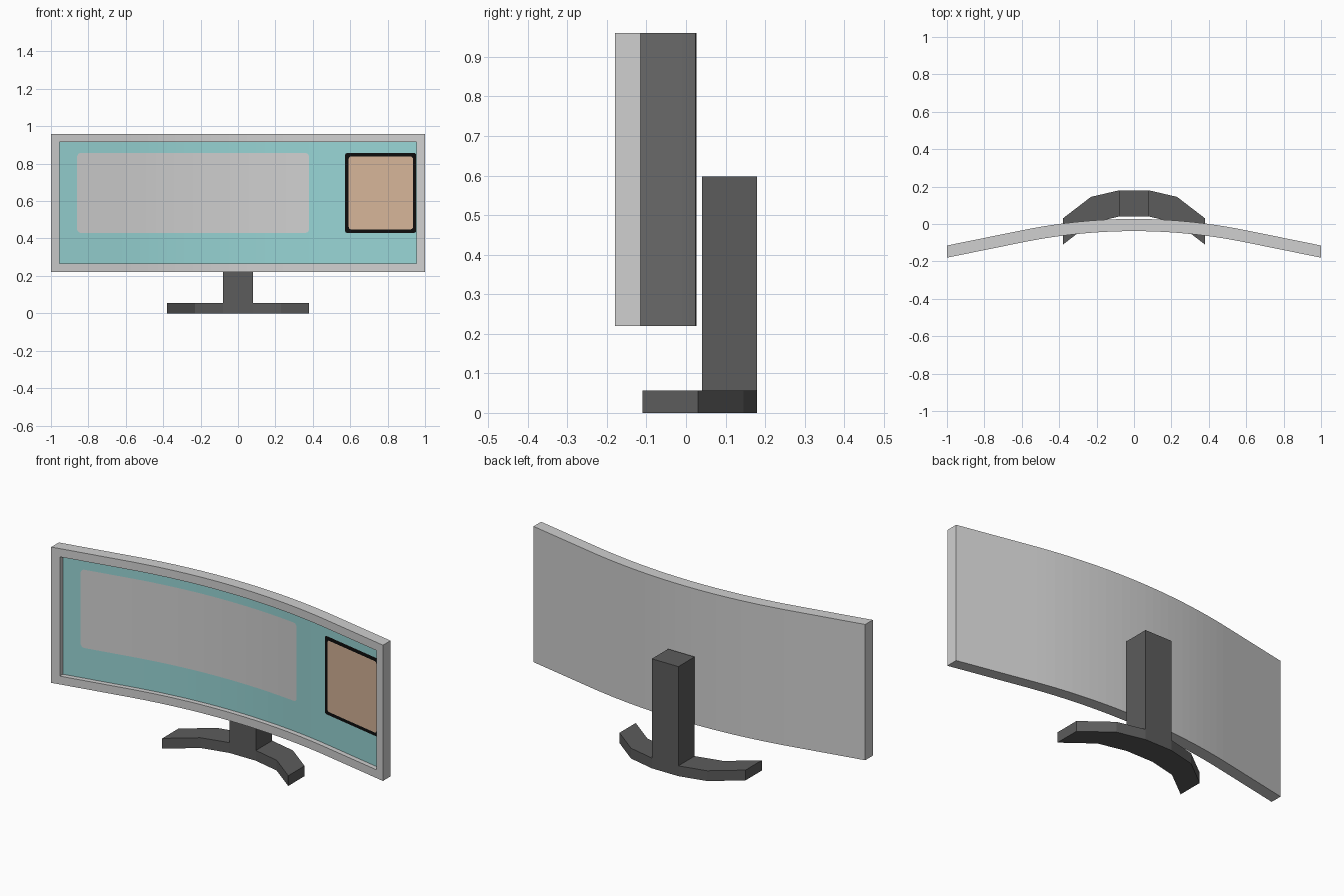
import bpy, bmesh, math

if "Cube" in bpy.data.objects:
    bpy.data.objects.remove(bpy.data.objects["Cube"])


def material(name, r, g, b):
    m = bpy.data.materials.new(name)
    m.diffuse_color = (r, g, b, 1)
    m.use_nodes = True
    m.node_tree.nodes["Principled BSDF"].inputs["Base Color"].default_value = m.diffuse_color
    return m


GREY = material("light_grey", 0.63, 0.63, 0.63)
DARK = material("dark_grey", 0.107, 0.107, 0.107)
TEAL = material("teal", 0.31, 0.66, 0.66)
TAN = material("tan", 0.66, 0.455, 0.315)
BLACK = material("black", 0.004, 0.004, 0.004)

THICK, RECESS = 0.065, 0.027


def back_y(x):
    """Back of the curved display: an arc in the middle, straight wings."""
    s, k = 0.203, 0.6
    a = abs(x)
    return 0.027 - (s / k * a * a / 2 if a < k else s * k / 2 + s * (a - k))


def finish(bm, name, mats, fix=True):
    bmesh.ops.remove_doubles(bm, verts=bm.verts, dist=1e-5)
    if fix:
        bmesh.ops.recalc_face_normals(bm, faces=bm.faces)
    me = bpy.data.meshes.new(name)
    bm.to_mesh(me)
    bm.free()
    for m in mats:
        me.materials.append(m)
    ob = bpy.data.objects.new(name, me)
    bpy.context.collection.objects.link(ob)
    return ob


def quad(bm, pts, mat=0):
    f = bm.faces.new([bm.verts.new(p) for p in pts])
    f.material_index = mat


# Curved display case with a recessed screen
IN = 0.955
Z = [0.22, 0.265, 0.915, 0.96]
xs = [-1.0] + [-IN + 2 * IN * i / 40 for i in range(41)] + [1.0]
bm = bmesh.new()


def front(x):
    return back_y(x) - THICK


def screen(x):
    return front(x) + RECESS


for a, b in zip(xs, xs[1:]):
    inner = abs(a + b) / 2 < IN
    for i in range(3):
        lo, hi = Z[i], Z[i + 1]
        is_screen = inner and i == 1
        fy = screen if is_screen else front
        quad(bm, [(a, fy(a), lo), (b, fy(b), lo), (b, fy(b), hi), (a, fy(a), hi)], int(is_screen))
        quad(bm, [(b, back_y(b), lo), (a, back_y(a), lo), (a, back_y(a), hi), (b, back_y(b), hi)])
    for z in (Z[0], Z[3]):
        quad(bm, [(a, front(a), z), (b, front(b), z), (b, back_y(b), z), (a, back_y(a), z)])
    if inner:
        for z in (Z[1], Z[2]):
            quad(bm, [(a, front(a), z), (b, front(b), z), (b, screen(b), z), (a, screen(a), z)])
for s in (-1, 1):
    for i in range(3):
        quad(bm, [(s, front(s), Z[i]), (s, back_y(s), Z[i]), (s, back_y(s), Z[i + 1]), (s, front(s), Z[i + 1])])
    x = s * IN
    quad(bm, [(x, front(x), Z[1]), (x, screen(x), Z[1]), (x, screen(x), Z[2]), (x, front(x), Z[2])])
finish(bm, "display", [GREY, TEAL])


# Rounded picture areas, thin sheets that follow the screen
def picture(name, x0, x1, z0, z1, r, lift, mat):
    corner = [r * (1 - math.cos(math.pi / 2 * i / 5)) for i in range(6)]
    n = max(4, int((x1 - x0) / 0.05))
    cols = [x0 + c for c in corner]
    cols += [x0 + r + (x1 - x0 - 2 * r) * i / n for i in range(1, n)]
    cols += [x1 - c for c in reversed(corner)]

    def inset(x):
        d = max(0.0, r - min(x - x0, x1 - x))
        return r - math.sqrt(max(0.0, r * r - d * d))

    bm = bmesh.new()
    for a, b in zip(cols, cols[1:]):
        ya, yb = screen(a) - lift, screen(b) - lift
        quad(bm, [(a, ya, z0 + inset(a)), (b, yb, z0 + inset(b)),
                  (b, yb, z1 - inset(b)), (a, ya, z1 - inset(a))])
    finish(bm, name, [mat], fix=False)


picture("wide_window", -0.86, 0.38, 0.43, 0.857, 0.02, 0.002, GREY)
picture("side_window_border", 0.572, 0.953, 0.43, 0.857, 0.012, 0.002, BLACK)
picture("side_window", 0.592, 0.935, 0.449, 0.838, 0.012, 0.004, TAN)

# Swept foot: bent bar with square-cut ends
path = [(-0.38, 0.03), (-0.23, 0.145), (-0.08, 0.18), (0.08, 0.18), (0.23, 0.145), (0.38, 0.03)]
D, H = 0.14, 0.056
bm = bmesh.new()
rings = [[bm.verts.new(p) for p in ((x, y - D, 0), (x, y, 0), (x, y, H), (x, y - D, H))] for x, y in path]
for p, q in zip(rings, rings[1:]):
    for i in range(4):
        j = (i + 1) % 4
        bm.faces.new((p[i], p[j], q[j], q[i]))
bm.faces.new(rings[0])
bm.faces.new(rings[-1])
finish(bm, "foot", [DARK])

# Upright column
bm = bmesh.new()
bmesh.ops.create_cube(bm, size=1)
for v in bm.verts:
    v.co = (v.co.x * 0.16, 0.11 + v.co.y * D, H + (v.co.z + 0.5) * (0.597 - H))
finish(bm, "column", [DARK])
